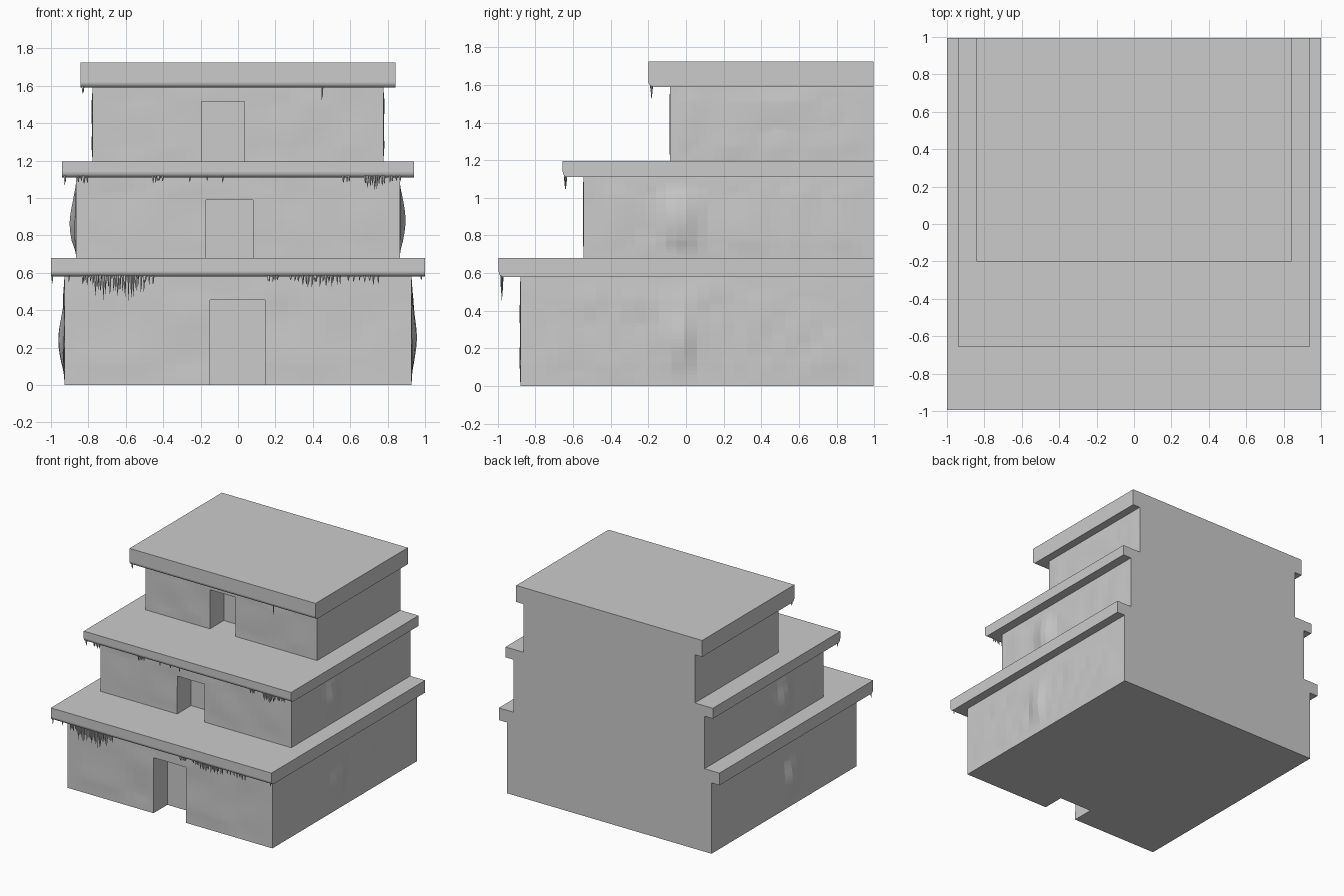
import bpy, bmesh, math, random
from mathutils import Vector, noise

if "Cube" in bpy.data.objects:
    bpy.data.objects.remove(bpy.data.objects["Cube"])

random.seed(4)
BACK = 0.995


def add_object(name, bm):
    bmesh.ops.recalc_face_normals(bm, faces=bm.faces[:])
    mesh = bpy.data.meshes.new(name)
    bm.to_mesh(mesh)
    bm.free()
    ob = bpy.data.objects.new(name, mesh)
    bpy.context.collection.objects.link(ob)
    return ob


def box(x0, x1, y0, y1, z0, z1):
    bm = bmesh.new()
    bmesh.ops.create_cube(bm, size=1)
    for v in bm.verts:
        v.co = Vector((x1 if v.co.x > 0 else x0,
                       y1 if v.co.y > 0 else y0,
                       z1 if v.co.z > 0 else z0))
    return bm


# Worn plaster storey: uneven side walls with a bulge, and a recessed doorway
def storey(name, half, y0, z0, z1, bulge, bulge_z, door):
    bm = box(-half, half, y0, BACK, z0, z1)
    bmesh.ops.subdivide_edges(bm, edges=bm.edges[:], cuts=27, use_grid_fill=True)
    for v in bm.verts:
        x, y, z = v.co
        u = (y - y0) / (BACK - y0)
        w = (z - z0) / (z1 - z0)
        s = (x + half) / (2 * half)
        fade_z = min(1, 5 * w, 5 * (1 - w))
        if abs(x) > half - 1e-4:
            fade = fade_z * min(1, 8 * u, 8 * (1 - u))
            wobble = 0.011 * noise.noise(Vector((x, y * 4, z * 3)))
            bump = bulge * math.exp(-((y + 0.03) / 0.09) ** 2 - ((z - bulge_z) / 0.15) ** 2)
            v.co.x += math.copysign(fade * (wobble + bump), x)
        elif y < y0 + 1e-4:
            fade = fade_z * min(1, 8 * s, 8 * (1 - s))
            v.co.y += fade * 0.006 * noise.noise(Vector((x * 4, y, z * 4)))
    ob = add_object(name, bm)
    dx0, dx1, dz = door
    cutter = add_object("door_cutter", box(dx0, dx1, y0 - 0.1, y0 + 0.18, z0 - 0.1, dz))
    cutter.hide_render = True
    mod = ob.modifiers.new("doorway", 'BOOLEAN')
    mod.operation = 'DIFFERENCE'
    mod.solver = 'EXACT'
    mod.object = cutter
    bpy.context.view_layer.objects.active = ob
    bpy.ops.object.modifier_apply(modifier=mod.name)
    bpy.data.objects.remove(cutter)


# Flat roof slab with a rounded lower front edge
def slab(name, half, y0, z0, z1, r=0.028):
    arc = [(y0 + r - r * math.cos(a), z0 + r - r * math.sin(a))
           for a in (i * math.pi / 10 for i in range(6))]
    profile = [(BACK, z1), (y0, z1)] + arc + [(BACK, z0)]
    bm = bmesh.new()
    face = bm.faces.new([bm.verts.new((-half, y, z)) for y, z in profile])
    ext = bmesh.ops.extrude_face_region(bm, geom=[face])["geom"]
    bmesh.ops.translate(bm, vec=(2 * half, 0, 0),
                        verts=[g for g in ext if isinstance(g, bmesh.types.BMVert)])
    ob = add_object(name, bm)
    for p in ob.data.polygons:
        p.use_smooth = abs(p.normal.x) < 0.5 and p.normal.y < -0.05 and p.normal.z < -0.05


# Hanging drips under the front edge, in clusters of (x0, x1, length, count)
def drips(name, y, z, clusters):
    bm = bmesh.new()
    for x0, x1, length, count in clusters:
        for i in range(count):
            x = x0 + (x1 - x0) * (i + random.uniform(0.2, 0.8)) / count
            h = length * (random.uniform(0.45, 1) if count > 1 else 1)
            r = random.uniform(0.006, 0.010)
            top = z + 0.015
            ring = [bm.verts.new((x + r * math.cos(a), y + r * math.sin(a), top))
                    for a in (k * math.tau / 5 for k in range(5))]
            mid = [bm.verts.new((x + 0.5 * (v.co.x - x), y + 0.6 * (v.co.y - y), z - 0.55 * h))
                   for v in ring]
            tip = bm.verts.new((x + random.uniform(-0.004, 0.004), y, z - h))
            bm.faces.new(ring)
            for k in range(5):
                n = (k + 1) % 5
                bm.faces.new((ring[k], ring[n], mid[n], mid[k]))
                bm.faces.new((mid[k], mid[n], tip))
    add_object(name, bm)


# Lower, middle and upper tiers
storey("lower_walls", 0.928, -0.88, 0, 0.58, 0.034, 0.24, (-0.15, 0.145, 0.455))
slab("lower_roof", 1.0, -0.995, 0.58, 0.68)
drips("lower_drips", -0.978, 0.58, [
    (-1, -0.98, 0.04, 1), (-0.91, -0.89, 0.03, 1), (-0.84, -0.77, 0.05, 5),
    (-0.77, -0.5, 0.14, 20), (-0.5, -0.44, 0.06, 3), (0.15, 0.22, 0.04, 5),
    (0.26, 0.34, 0.03, 3), (0.34, 0.55, 0.06, 14), (0.57, 0.77, 0.05, 7),
    (0.97, 0.99, 0.02, 1)])

storey("middle_walls", 0.865, -0.545, 0.68, 1.11, 0.030, 0.87, (-0.17, 0.08, 0.99))
slab("middle_roof", 0.94, -0.655, 1.11, 1.195)
drips("middle_drips", -0.64, 1.11, [
    (-0.94, -0.92, 0.04, 1), (-0.86, -0.8, 0.04, 4), (-0.46, -0.4, 0.035, 5),
    (-0.27, -0.25, 0.03, 1), (-0.18, -0.16, 0.02, 1), (-0.09, -0.07, 0.03, 1),
    (0.56, 0.6, 0.03, 3), (0.67, 0.79, 0.07, 9), (0.8, 0.87, 0.04, 4)])

storey("upper_walls", 0.777, -0.085, 1.195, 1.59, 0.010, 1.36, (-0.195, 0.035, 1.515))
slab("upper_roof", 0.843, -0.2, 1.59, 1.725)
drips("upper_drips", -0.183, 1.59, [(-0.84, -0.82, 0.035, 1), (0.44, 0.46, 0.07, 1)])
